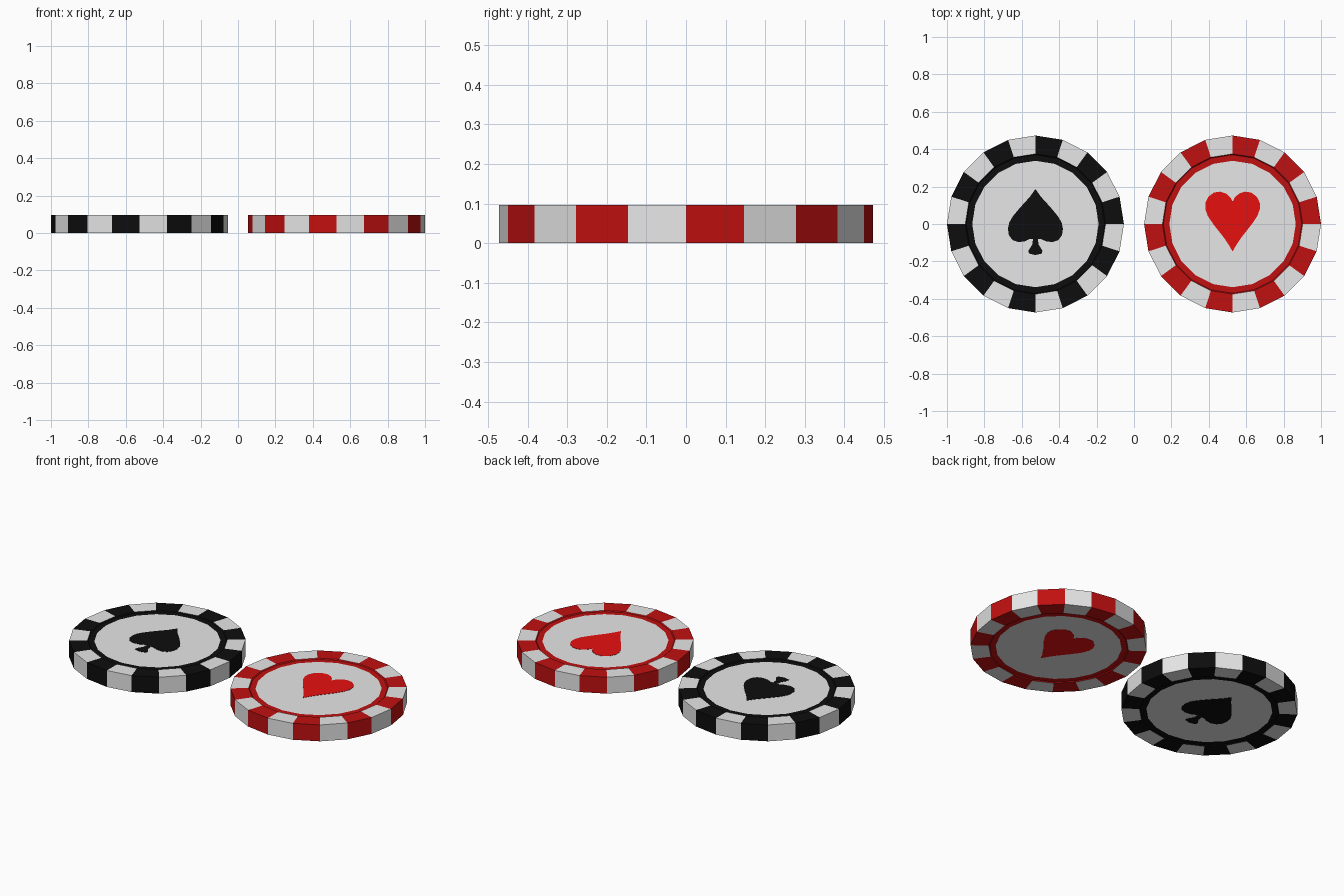
import bpy, bmesh, math

if "Cube" in bpy.data.objects:
    bpy.data.objects.remove(bpy.data.objects["Cube"])

R, H, SIDES, CX = 0.473, 0.097, 20, 0.527
DIP = 0.005          # depth of the recessed face
PLATE = 0.0015       # thickness of the suit inlays


def material(name, rgb):
    m = bpy.data.materials.new(name)
    m.diffuse_color = (*rgb, 1)
    m.use_nodes = True
    m.node_tree.nodes["Principled BSDF"].inputs["Base Color"].default_value = m.diffuse_color
    return m


white = material("chip white", (0.8, 0.8, 0.8))
black = material("chip black", (0.004, 0.004, 0.004))
red = material("chip red", (0.53, 0.005, 0.005))
heart_red = material("heart red", (0.8, 0.005, 0.005))


def add_object(name, bm, mats):
    bmesh.ops.recalc_face_normals(bm, faces=bm.faces)
    me = bpy.data.meshes.new(name)
    bm.to_mesh(me)
    bm.free()
    for m in mats:
        me.materials.append(m)
    ob = bpy.data.objects.new(name, me)
    bpy.context.collection.objects.link(ob)
    return ob


def chip(name, cx, colour):
    # lathe profile from the bottom disc round to the top disc
    profile = [(0.338, DIP), (0.370, DIP), (0.375, 0), (R, 0),
               (R, H), (0.375, H), (0.370, H - DIP), (0.338, H - DIP)]
    bm = bmesh.new()
    rings = []
    for r, z in profile:
        rings.append([bm.verts.new((cx + r * math.cos(2 * math.pi * k / SIDES),
                                    r * math.sin(2 * math.pi * k / SIDES), z))
                      for k in range(SIDES)])
    for i in range(len(rings) - 1):
        a, b = rings[i], rings[i + 1]
        for k in range(SIDES):
            n = (k + 1) % SIDES
            f = bm.faces.new((a[k], a[n], b[n], b[k]))
            # every other wedge of the outer rim is white
            f.material_index = 1 if i in (2, 3, 4) and k % 2 else 0
    # white centre discs
    for ring in (rings[0], rings[-1]):
        bm.faces.new(ring).material_index = 1
    add_object(name, bm, [colour, white])


def suit(name, cx, half, mat):
    # mirror the half outline, which runs from top to bottom on the axis
    outline = half + [(-x, y) for x, y in reversed(half[1:-1])]
    for side, z0, dz in (("top", H - DIP, PLATE), ("bottom", DIP, -PLATE)):
        bm = bmesh.new()
        face = bm.faces.new([bm.verts.new((cx + x, y, z0)) for x, y in outline])
        ext = bmesh.ops.extrude_face_region(bm, geom=[face], use_keep_orig=True)
        for v in ext["geom"]:
            if isinstance(v, bmesh.types.BMVert):
                v.co.z += dz
        add_object(f"{name}_{side}", bm, [mat])


heart = [(0, .12), (.012, .142), (.035, .163), (.065, .173), (.1, .168),
         (.13, .145), (.146, .112), (.146, .08), (.132, .042), (.1, -.005),
         (.05, -.068), (.02, -.112), (0, -.147)]
spade = [(0, .187), (.03, .145), (.08, .09), (.12, .042), (.14, .008),
         (.147, -.025), (.142, -.06), (.122, -.086), (.09, -.097),
         (.055, -.092), (.03, -.08), (.013, -.08), (.017, -.11),
         (.037, -.142), (.035, -.158), (0, -.166)]

chip("black_chip", -CX, black)
chip("red_chip", CX, red)
suit("spade_inlay", -CX, spade, black)
suit("heart_inlay", CX, heart, heart_red)
